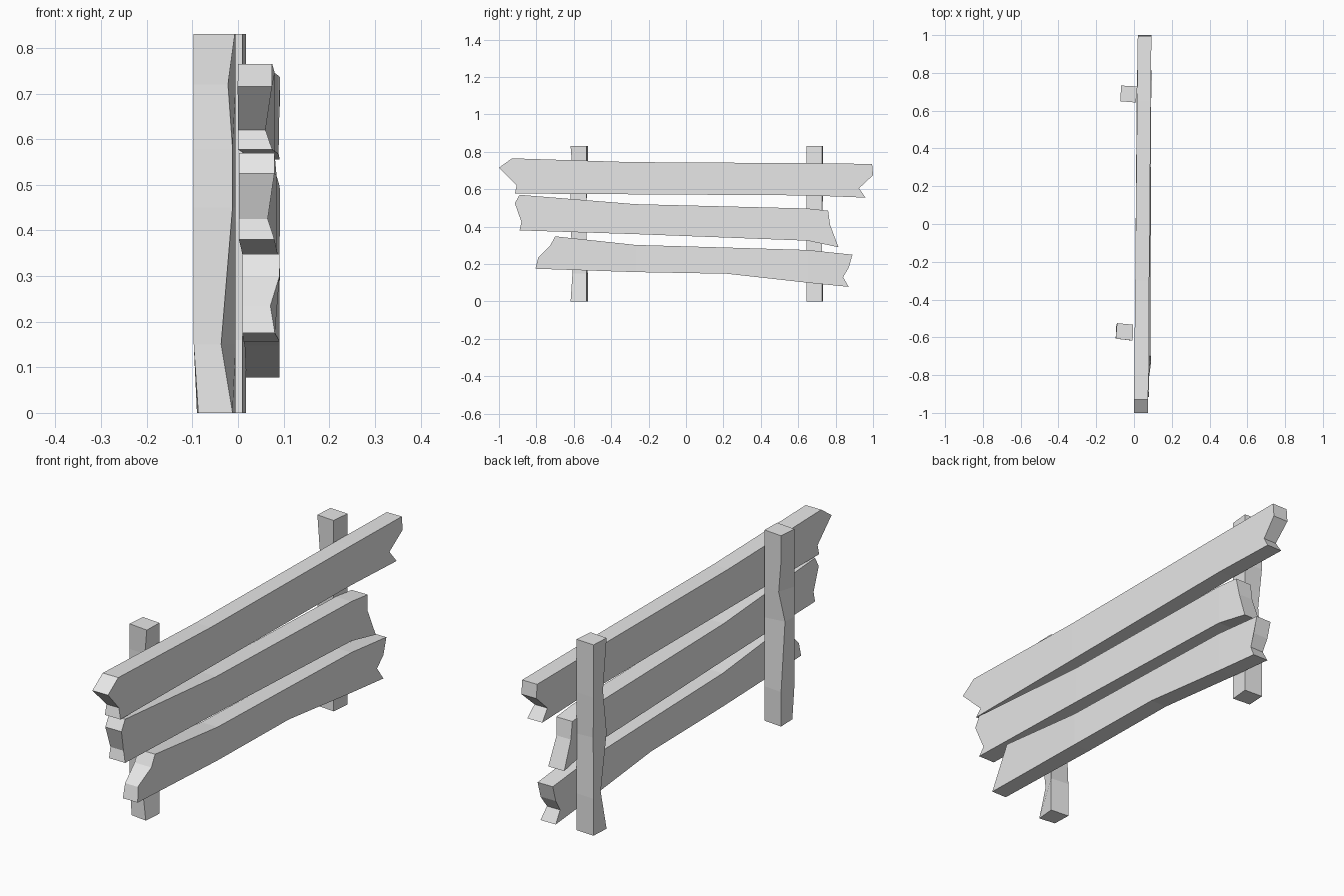
import bpy
import bmesh

cube = bpy.data.objects.get("Cube")
if cube:
    bpy.data.objects.remove(cube)

wood = bpy.data.materials.new("plain_grey")
wood.use_nodes = True
grey = (0.8, 0.8, 0.8, 1)
wood.diffuse_color = grey
wood.node_tree.nodes["Principled BSDF"].inputs["Base Color"].default_value = grey


def finish(name, bm):
    bmesh.ops.recalc_face_normals(bm, faces=bm.faces)
    mesh = bpy.data.meshes.new(name)
    bm.to_mesh(mesh)
    bm.free()
    mesh.materials.append(wood)
    bpy.context.collection.objects.link(bpy.data.objects.new(name, mesh))


def plank(name, front, columns, back, x_front, x_back):
    """Board of joined panels; each end is a broken edge listed top to bottom
    as (y, z, thinning), each column is (y, top z, bottom z)."""
    bm = bmesh.new()
    y0, y1 = front[0][0], back[0][0]

    def pair(y, z, thin=0):
        t = (y - y0) / (y1 - y0)
        inner, outer = (a + (b - a) * t for a, b in zip(x_front, x_back))
        return bm.verts.new((inner, y, z)), bm.verts.new((outer - thin, y, z))

    head = [pair(*p) for p in front]
    tail = [pair(*p) for p in back]
    cols = [(pair(y, top), pair(y, bottom)) for y, top, bottom in columns]
    panels = [head + [cols[0][1], cols[0][0]]]
    panels += [[a[0], a[1], b[1], b[0]] for a, b in zip(cols, cols[1:])]
    panels.append([cols[-1][0], cols[-1][1]] + tail[::-1])
    for panel in panels:
        for side in (0, 1):
            bm.faces.new([p[side] for p in panel])
    # Rim all the way round the outline
    rim = head + [c[1] for c in cols] + tail[::-1] + [c[0] for c in cols[::-1]]
    for a, b in zip(rim, rim[1:] + rim[:1]):
        bm.faces.new((a[0], a[1], b[1], b[0]))
    finish(name, bm)


def post(name, corners, levels):
    """Hewn square post; each level is (z, worn corner index, dx, dy)."""
    bm = bmesh.new()
    rings = []
    for z, worn, dx, dy in levels:
        rings.append([bm.verts.new((x + dx * (i == worn), y + dy * (i == worn), z))
                      for i, (x, y) in enumerate(corners)])
    for low, high in zip(rings, rings[1:]):
        for i in range(4):
            j = (i + 1) % 4
            bm.faces.new((low[i], low[j], high[j], high[i]))
    bm.faces.new(rings[0])
    bm.faces.new(rings[-1])
    finish(name, bm)


# Three rough boards
plank("top_plank",
      [(-0.93, 0.765, 0), (-1.0, 0.715, 0), (-0.905, 0.62, 0.015), (-0.915, 0.577, 0)],
      [(-0.3, 0.745, 0.573), (0.65, 0.739, 0.567)],
      [(0.995, 0.735, 0), (1.0, 0.675, 0), (0.925, 0.605, 0.01), (0.96, 0.555, 0)],
      (0.0, 0.075), (0.02, 0.092))
plank("middle_plank",
      [(-0.89, 0.57, 0), (-0.915, 0.525, 0), (-0.88, 0.425, 0.015), (-0.89, 0.38, 0)],
      [(-0.27, 0.52, 0.36), (0.65, 0.497, 0.325)],
      [(0.76, 0.485, 0), (0.77, 0.41, 0.008), (0.815, 0.29, 0)],
      (0.002, 0.08), (0.015, 0.092))
plank("bottom_plank",
      [(-0.7, 0.348, 0), (-0.725, 0.3, 0), (-0.79, 0.235, 0.02), (-0.805, 0.175, 0.01)],
      [(-0.27, 0.302, 0.157), (0.22, 0.288, 0.148), (0.65, 0.275, 0.1)],
      [(0.89, 0.25, 0), (0.87, 0.18, 0), (0.84, 0.13, 0.01), (0.87, 0.078, 0)],
      (0.01, 0.091), (0.018, 0.091))

# Two upright posts behind the boards
post("front_post",
     [(-0.097, -0.607), (-0.012, -0.617), (-0.005, -0.533), (-0.09, -0.525)],
     [(0, 0, 0.01, 0), (0.15, 1, -0.025, 0.01), (0.45, 3, -0.005, -0.02),
      (0.58, 3, 0.015, -0.005), (0.72, 1, -0.01, 0.008), (0.83, 1, 0.005, 0)])
post("rear_post",
     [(-0.073, 0.65), (0.01, 0.643), (0.018, 0.728), (-0.068, 0.733)],
     [(0, 0, 0, 0), (0.16, 0, 0.02, 0.012), (0.42, 3, 0.01, -0.012),
      (0.6, 0, 0.012, 0.008), (0.83, 0, 0, 0)])
